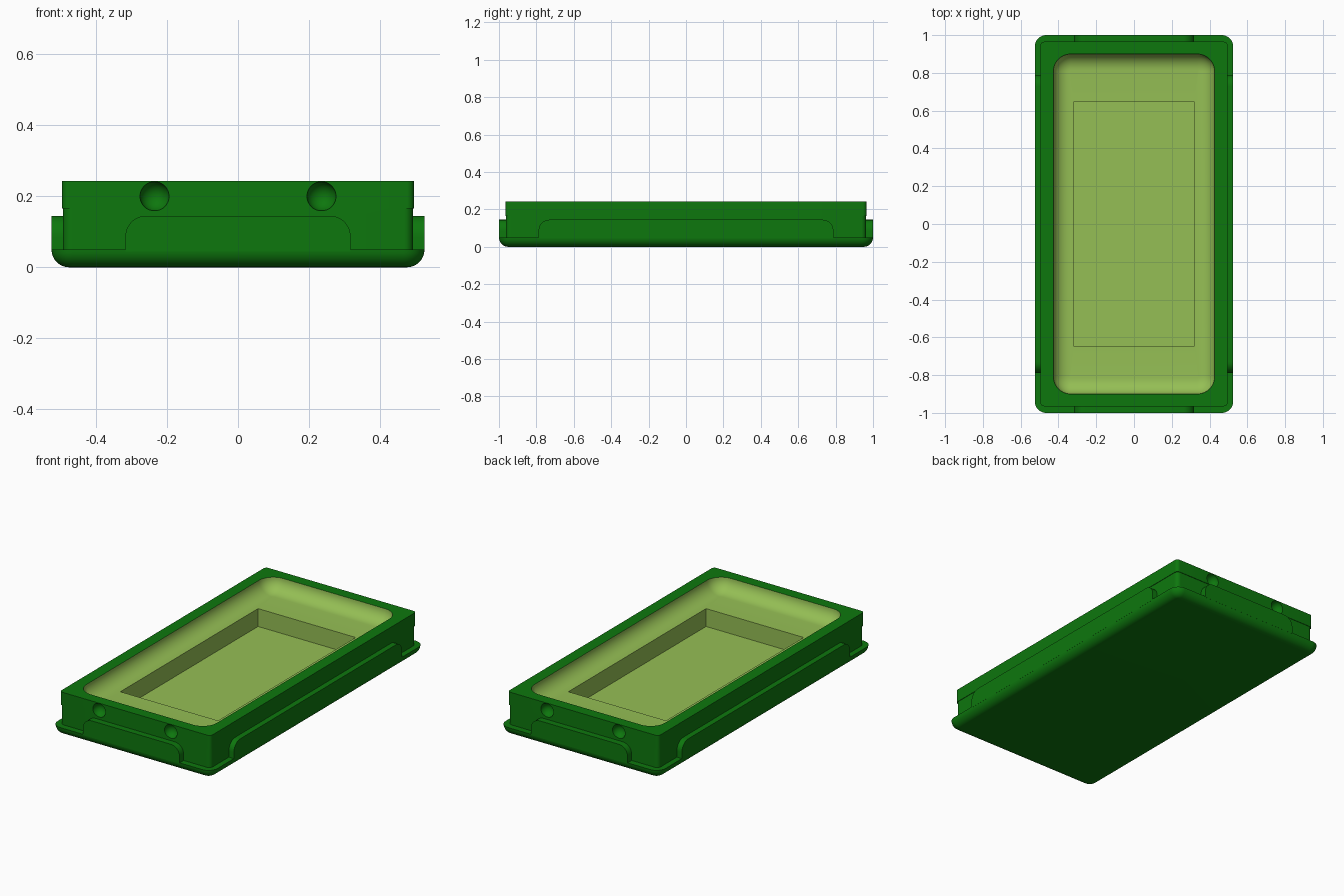
import bpy, bmesh, math

if "Cube" in bpy.data.objects:
    bpy.data.objects.remove(bpy.data.objects["Cube"])

def material(name, color):
    m = bpy.data.materials.new(name)
    m.diffuse_color = (*color, 1)
    m.use_nodes = True
    m.node_tree.nodes["Principled BSDF"].inputs["Base Color"].default_value = m.diffuse_color
    return m

DARK = material("dark green", (0.0042, 0.185, 0.0042))
LIGHT = material("light green", (0.30, 0.52, 0.09))
SEG = 10

def ring(bm, hx, hy, r, z):
    """Loop of vertices around a rounded rectangle."""
    out = []
    for q, (sx, sy) in enumerate([(1, 1), (-1, 1), (-1, -1), (1, -1)]):
        for i in range(SEG + 1):
            a = math.pi / 2 * (q + i / SEG)
            out.append(bm.verts.new((sx * (hx - r) + r * math.cos(a),
                                     sy * (hy - r) + r * math.sin(a), z)))
    return out

def finish(name, bm, mats):
    bmesh.ops.remove_doubles(bm, verts=bm.verts, dist=1e-5)
    bmesh.ops.recalc_face_normals(bm, faces=bm.faces)
    me = bpy.data.meshes.new(name)
    bm.to_mesh(me)
    bm.free()
    for m in mats:
        me.materials.append(m)
    ob = bpy.data.objects.new(name, me)
    bpy.context.collection.objects.link(ob)
    return ob

def activate(ob):
    bpy.ops.object.select_all(action='DESELECT')
    ob.select_set(True)
    bpy.context.view_layer.objects.active = ob

def smooth(ob):
    activate(ob)
    bpy.ops.object.shade_smooth_by_angle(angle=math.radians(32))

def lofted(name, sections, mats, light_from=999):
    """Stack of rounded rectangles joined into a closed solid."""
    bm = bmesh.new()
    rings = [ring(bm, *s) for s in sections]
    bm.faces.new(rings[0])
    n = len(rings[0])
    for k in range(len(rings) - 1):
        a, b = rings[k], rings[k + 1]
        for i in range(n):
            j = (i + 1) % n
            f = bm.faces.new((a[i], a[j], b[j], b[i]))
            f.material_index = int(k >= light_from)
    bm.faces.new(rings[-1]).material_index = int(light_from < 999)
    return finish(name, bm, mats)

# Base tray with rounded underside
R = 0.05
base = []
for i in range(9):
    a = math.pi / 2 * i / 8
    d = R * (1 - math.sin(a))
    base.append((0.525 - d, 1.0 - d, 0.06 - d, R * (1 - math.cos(a))))
smooth(lofted("base", base, [DARK]))

# Body: lower wall, slightly wider rim, rounded basin and deep rectangular recess
body = [(0.492, 0.962, 0.025, 0.045), (0.492, 0.962, 0.025, 0.165),
        (0.495, 0.965, 0.02, 0.165), (0.495, 0.965, 0.02, 0.243)]
basin_start = len(body)
for i in range(11):
    a = math.pi / 2 * i / 10
    d = 0.085 * (1 - math.cos(a))
    body.append((0.427 - d, 0.90 - d, 0.092 - d, 0.243 - 0.077 * math.sin(a)))
body += [(0.32, 0.645, 0, 0.166), (0.32, 0.645, 0, 0.06)]
body_ob = lofted("body", body, [DARK, LIGHT], basin_start)

# Round dimples in both short ends
bm = bmesh.new()
for x in (-0.235, 0.235):
    for y in (-0.965, 0.965):
        res = bmesh.ops.create_uvsphere(bm, u_segments=32, v_segments=16, radius=0.041)
        bmesh.ops.translate(bm, verts=res["verts"], vec=(x, y, 0.2))
cutter = finish("dimple_cutter", bm, [DARK])
cutter.hide_render = True
mod = body_ob.modifiers.new("dimples", 'BOOLEAN')
mod.operation = 'DIFFERENCE'
mod.solver = 'EXACT'
mod.object = cutter
activate(body_ob)
bpy.ops.object.modifier_apply(modifier=mod.name)
bpy.data.objects.remove(cutter)
smooth(body_ob)

def plate(name, half, inner, outer, turn):
    """Raised side panel with rounded upper corners, facing -y before turning."""
    r, top = 0.058, 0.145
    pts = [(half, 0.045)]
    for s, a0 in ((1, 0), (-1, math.pi / 2)):
        for i in range(SEG + 1):
            a = a0 + math.pi / 2 * i / SEG
            pts.append((s * (half - r) + r * math.cos(a), top - r + r * math.sin(a)))
    pts.append((-half, 0.045))
    bm = bmesh.new()
    face = bm.faces.new([bm.verts.new((x, -outer, z)) for x, z in pts])
    ext = bmesh.ops.extrude_face_region(bm, geom=[face], use_keep_orig=True)
    moved = [v for v in ext["geom"] if isinstance(v, bmesh.types.BMVert)]
    bmesh.ops.translate(bm, verts=moved, vec=(0, outer - inner, 0))
    ob = finish(name, bm, [DARK])
    ob.rotation_euler.z = turn
    smooth(ob)

# Panels on all four sides
plate("front_panel", 0.317, 0.955, 1.0, 0)
plate("back_panel", 0.317, 0.955, 1.0, math.pi)
plate("right_panel", 0.788, 0.485, 0.525, math.pi / 2)
plate("left_panel", 0.788, 0.485, 0.525, -math.pi / 2)
